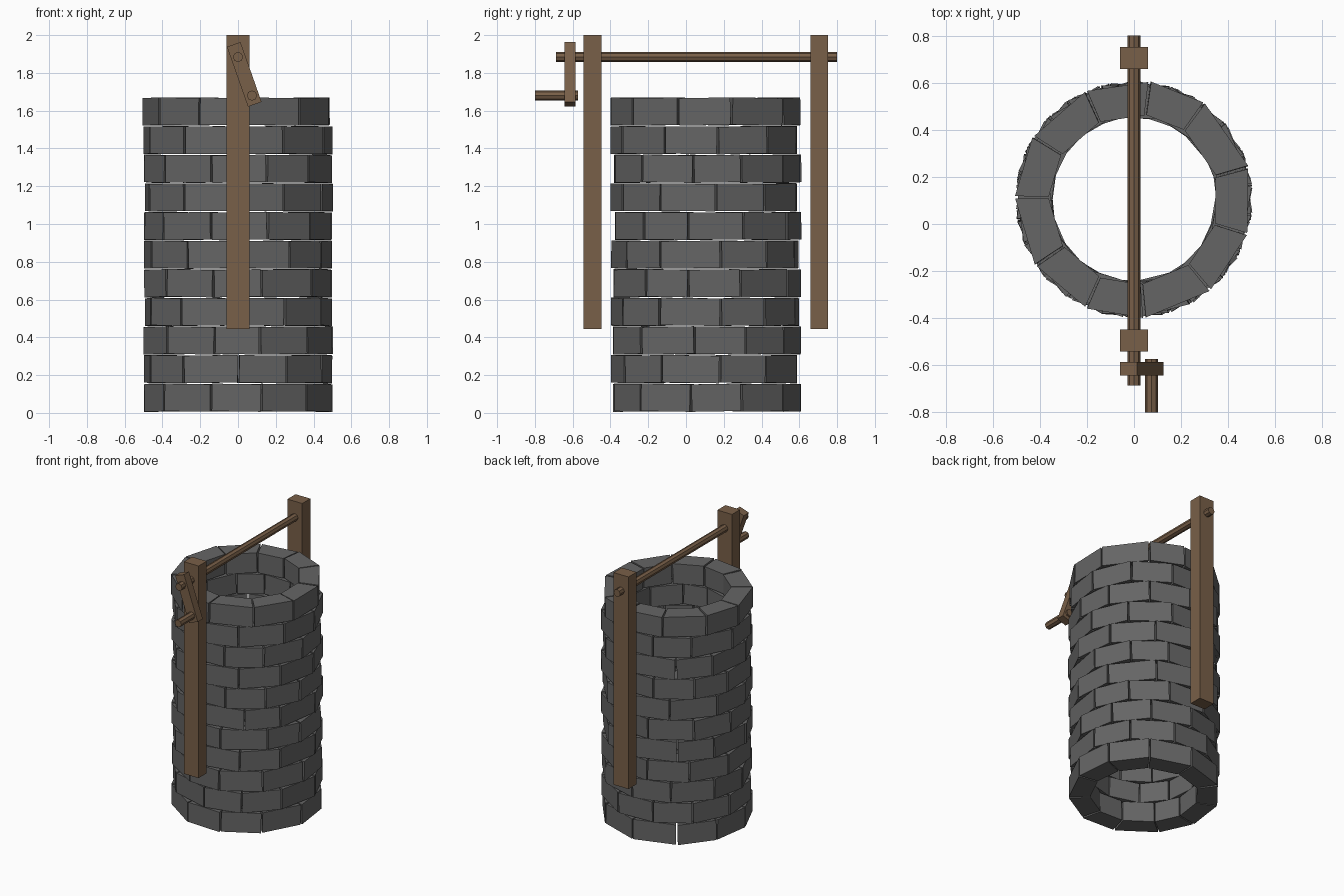
import bpy, bmesh, math, random
from mathutils import Matrix, Vector

if "Cube" in bpy.data.objects:
    bpy.data.objects.remove(bpy.data.objects["Cube"])

random.seed(4)

CENTRE_Y = 0.105            # centre of the well shaft
COURSES, BRICKS = 11, 11
PITCH, HEIGHT = 0.1515, 0.145
R_IN, R_OUT = 0.36, 0.503


def material(name, rgb):
    m = bpy.data.materials.new(name)
    m.diffuse_color = (*rgb, 1)
    m.use_nodes = True
    m.node_tree.nodes["Principled BSDF"].inputs["Base Color"].default_value = m.diffuse_color
    return m


STONE = material("stone", (0.13, 0.13, 0.13))
WOOD = material("wood", (0.19, 0.115, 0.065))


def finish(name, bm, mat):
    bmesh.ops.recalc_face_normals(bm, faces=bm.faces)
    me = bpy.data.meshes.new(name)
    bm.to_mesh(me)
    bm.free()
    me.materials.append(mat)
    ob = bpy.data.objects.new(name, me)
    bpy.context.collection.objects.link(ob)
    return ob


def beam(name, centre, size, tilt=0):
    bm = bmesh.new()
    bmesh.ops.create_cube(bm, size=1, matrix=Matrix.Translation(centre)
                          @ Matrix.Rotation(tilt, 4, 'Y') @ Matrix.Diagonal((*size, 1)))
    return finish(name, bm, WOOD)


def rod(name, x, z, y0, y1, radius):
    bm = bmesh.new()
    bmesh.ops.create_cone(bm, cap_ends=True, segments=8, radius1=radius, radius2=radius,
                          depth=y1 - y0, matrix=Matrix.Translation((x, (y0 + y1) / 2, z))
                          @ Matrix.Rotation(math.pi / 2, 4, 'X'))
    return finish(name, bm, WOOD)


def brick(bm, a0, a1, z0):
    """Wedge-shaped block between two joint angles, slightly tilted about its radial axis."""
    corners = [(R_IN, a0), (R_OUT, a0), (R_OUT, a1), (R_IN, a1)]
    verts = [bm.verts.new((r * math.cos(a), r * math.sin(a), z))
             for z in (z0, z0 + HEIGHT) for r, a in corners]
    for f in [(3, 2, 1, 0), (4, 5, 6, 7)] + [(i, (i + 1) % 4, (i + 1) % 4 + 4, i + 4) for i in range(4)]:
        bm.faces.new([verts[i] for i in f])
    mid = (a0 + a1) / 2
    axis = Vector((math.cos(mid), math.sin(mid), 0))
    pivot = axis * 0.43 + Vector((0, 0, z0 + HEIGHT / 2))
    bmesh.ops.rotate(bm, verts=verts, cent=pivot,
                     matrix=Matrix.Rotation(math.radians(random.uniform(-1.2, 1.2)), 3, axis))
    bmesh.ops.translate(bm, verts=verts, vec=axis * random.uniform(-0.003, 0.003))


# Stone wall: staggered courses of wedge bricks
TOP_JOINTS = [15.6, 54, 82.5, 114, 148, 179, 214, 246, 275, 310, 343]
step = 360 / BRICKS
for c in range(COURSES):
    if c == COURSES - 1:
        joints = TOP_JOINTS
    else:
        phase = 270 + (16 if c % 2 == 0 else -2)
        joints = [phase + i * step + random.uniform(-3, 3) for i in range(BRICKS)]
    joints = joints + [joints[0] + 360]
    bm = bmesh.new()
    for a, b in zip(joints, joints[1:]):
        brick(bm, math.radians(a + 0.6), math.radians(b - 0.6), 0.008 + c * PITCH)
    wall = finish(f"stone_course_{c + 1}", bm, STONE)
    wall.location.y = CENTRE_Y

# Posts either side of the shaft
for name, y in (("front_post", -0.495), ("back_post", 0.705)):
    beam(name, (0, y, 1.2225), (0.12, 0.094, 1.555))

# Windlass axle, crank arm and handle
rod("axle", 0, 1.884, -0.687, 0.80, 0.027)
beam("crank_arm", (0.033, -0.615, 1.792), (0.076, 0.058, 0.336), math.radians(-19.4))
rod("crank_handle", 0.074, 1.68, -0.80, -0.573, 0.027)
